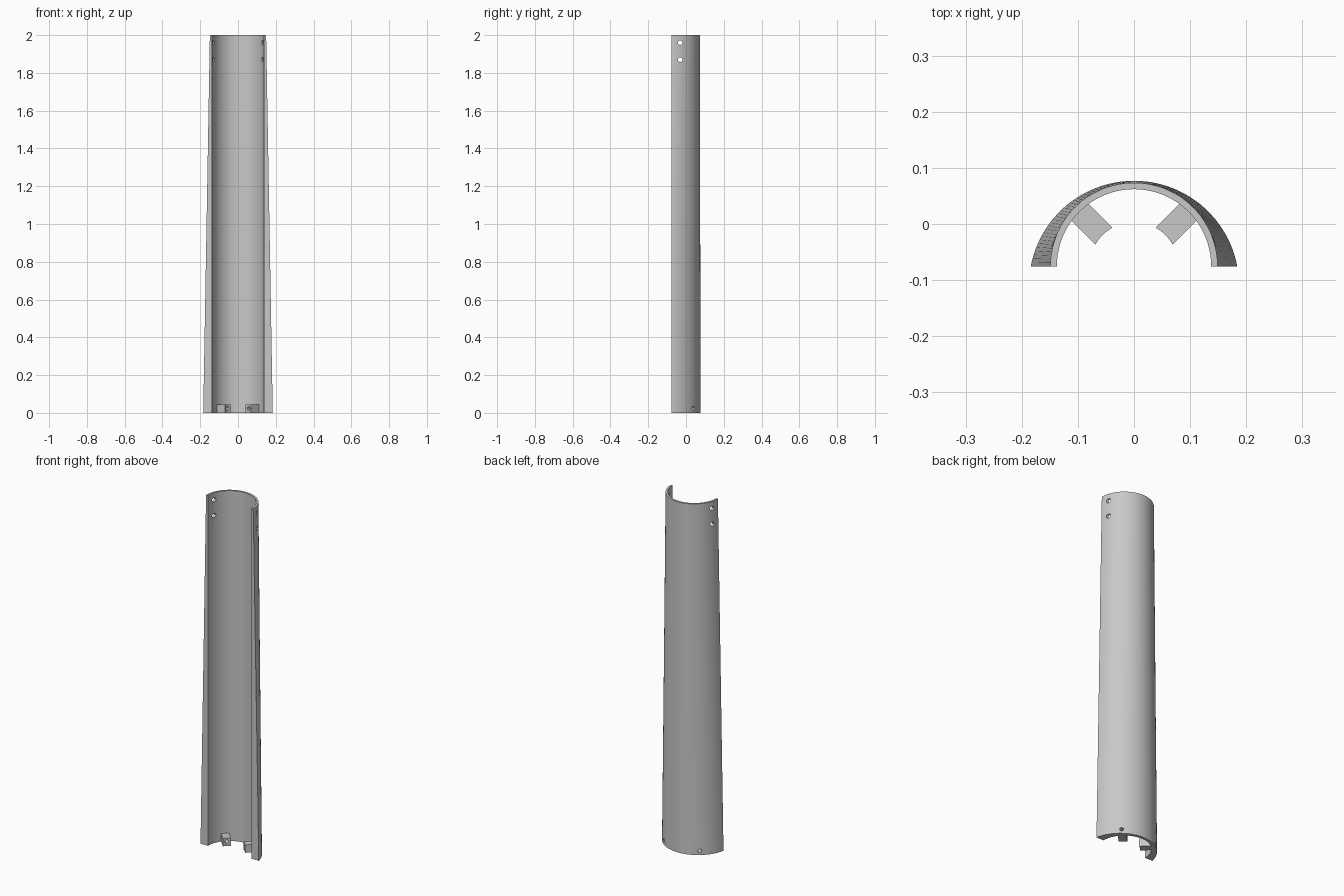
import bpy, bmesh
from math import sin, cos, asin, pi
from mathutils import Vector, Matrix

cube = bpy.data.objects.get("Cube")
if cube:
    bpy.data.objects.remove(cube)

HEIGHT, FRONT_Y, INNER_R = 2.0, -0.0755, 0.1375
SEGMENTS = 72

grey = bpy.data.materials.new("plain grey")
grey.use_nodes = True
grey.diffuse_color = (0.58, 0.58, 0.58, 1)
grey.node_tree.nodes["Principled BSDF"].inputs["Base Color"].default_value = grey.diffuse_color


def finish(name, bm):
    bmesh.ops.recalc_face_normals(bm, faces=bm.faces)
    mesh = bpy.data.meshes.new(name)
    bm.to_mesh(mesh)
    bm.free()
    mesh.materials.append(grey)
    obj = bpy.data.objects.new(name, mesh)
    bpy.context.collection.objects.link(obj)
    return obj


def arc(half_width, rise):
    """Circular arc over the front plane, from +x to -x."""
    r = (half_width ** 2 + rise ** 2) / (2 * rise)
    cy = FRONT_Y + rise - r
    end = asin((FRONT_Y - cy) / r)
    steps = [end + (pi - 2 * end) * i / SEGMENTS for i in range(SEGMENTS + 1)]
    return [(r * cos(a), cy + r * sin(a)) for a in steps]


def section(z):
    """Wall outline at height z: tapering outside, straight bore."""
    t = z / HEIGHT
    outer = arc(0.184 + (0.149 - 0.184) * t, 0.1525 + (0.149 - 0.1525) * t)
    return outer + arc(INNER_R, INNER_R)[::-1]


def loft_wall():
    bm = bmesh.new()
    rings = [[bm.verts.new((x, y, z)) for x, y in section(z)]
             for z in (0, 0.07, 0.7, 1.3, 1.8, HEIGHT)]
    n = len(rings[0])
    for low, high in zip(rings, rings[1:]):
        for i in range(n):
            j = (i + 1) % n
            bm.faces.new((low[i], low[j], high[j], high[i]))
    # Close both ends with strips across the wall thickness
    for ring in (rings[0], rings[-1]):
        for i in range(SEGMENTS):
            bm.faces.new((ring[i], ring[i + 1], ring[n - 2 - i], ring[n - 1 - i]))
    return finish("half_pipe_wall", bm)


def lug(name, side):
    """Radial block at the foot with a concave inner end."""
    half, inner, top = 0.0215, 0.079, 0.045
    across = [half * (i / 6 - 1) for i in range(13)]
    outline = [((inner ** 2 - s * s) ** 0.5, s) for s in across]
    outline += [(((INNER_R + 0.003) ** 2 - s * s) ** 0.5, s) for s in reversed(across)]
    out, along = Vector((side, 1, 0)).normalized(), Vector((-side, 1, 0)).normalized()
    bm = bmesh.new()
    face = bm.faces.new([bm.verts.new(out * r + along * s + Vector((0, FRONT_Y, 0)))
                         for r, s in outline])
    up = bmesh.ops.extrude_face_region(bm, geom=[face])["geom"]
    bmesh.ops.translate(bm, vec=(0, 0, top),
                        verts=[v for v in up if isinstance(v, bmesh.types.BMVert)])
    return finish(name, bm)


def drill(obj, start, end, radius):
    """Cut a round hole from start to end."""
    start, end = Vector(start), Vector(end)
    axis = end - start
    place = Matrix.Translation((start + end) / 2) @ axis.to_track_quat("Z", "Y").to_matrix().to_4x4()
    bm = bmesh.new()
    bmesh.ops.create_cone(bm, cap_ends=True, segments=24, radius1=radius,
                          radius2=radius, depth=axis.length, matrix=place)
    cutter = finish("hole_cutter", bm)
    cutter.hide_render = True
    mod = obj.modifiers.new("hole", "BOOLEAN")
    mod.operation, mod.solver, mod.object = "DIFFERENCE", "EXACT", cutter
    bpy.context.view_layer.objects.active = obj
    bpy.ops.object.modifier_apply(modifier=mod.name)
    bpy.data.objects.remove(cutter)


# Wall with two cross holes near the top
wall = loft_wall()
for z in (1.87, 1.96):
    drill(wall, (-0.3, -0.031, z), (0.3, -0.031, z), 0.012)

# Foot lugs, each drilled together with the wall
parts = [wall]
for side, name in ((1, "left_foot_lug"), (-1, "right_foot_lug")):
    block = lug(name, side)
    parts.append(block)
    for target in (wall, block):
        drill(target, (side * 0.03, FRONT_Y + 0.03, 0.024),
              (side * 0.17, FRONT_Y + 0.17, 0.024), 0.01)

# Smooth curved faces, crisp edges
bpy.ops.object.select_all(action="DESELECT")
for part in parts:
    part.select_set(True)
bpy.context.view_layer.objects.active = wall
bpy.ops.object.shade_smooth_by_angle()
